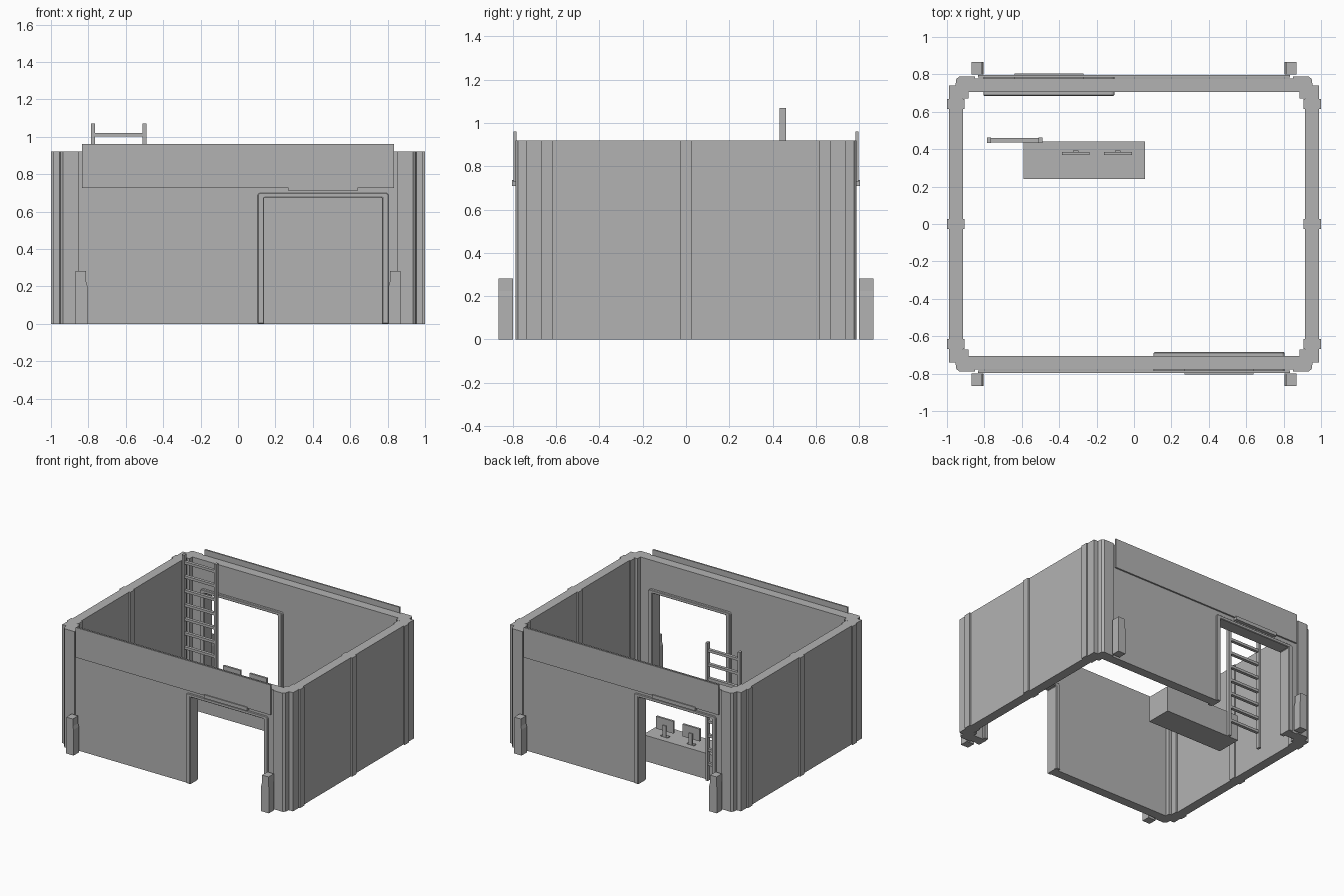
import bpy
import bmesh
from mathutils import Vector

cube = bpy.data.objects.get("Cube")
if cube:
    bpy.data.objects.remove(cube, do_unlink=True)

grey = bpy.data.materials.new("plain grey")
grey.use_nodes = True
colour = (0.45, 0.45, 0.45, 1)
grey.diffuse_color = colour
grey.node_tree.nodes["Principled BSDF"].inputs["Base Color"].default_value = colour


def prism(name, pts, lo, hi, axis="z", bevel=0):
    """Extrude a 2D outline from lo to hi, along z (outline x,y) or y (outline x,z)."""
    place = (lambda p, h: Vector((p[0], p[1], h))) if axis == "z" else \
            (lambda p, h: Vector((p[0], h, p[1])))
    bm = bmesh.new()
    face = bm.faces.new([bm.verts.new(place(p, lo)) for p in pts])
    ext = bmesh.ops.extrude_face_region(bm, geom=[face])
    new = [v for v in ext["geom"] if isinstance(v, bmesh.types.BMVert)]
    shift = place((0, 0), hi) - place((0, 0), lo)
    bmesh.ops.translate(bm, verts=new, vec=shift)
    bmesh.ops.recalc_face_normals(bm, faces=bm.faces[:])
    mesh = bpy.data.meshes.new(name)
    bm.to_mesh(mesh)
    bm.free()
    mesh.materials.append(grey)
    ob = bpy.data.objects.new(name, mesh)
    bpy.context.collection.objects.link(ob)
    if bevel:
        mod = ob.modifiers.new("edge bevel", "BEVEL")
        mod.width, mod.segments = bevel, 1
    return ob


def box(name, x, y, z, bevel=0):
    (x0, x1), (y0, y1) = x, y
    return prism(name, [(x0, y0), (x1, y0), (x1, y1), (x0, y1)], z[0], z[1], bevel=bevel)


def span(s, a, b):
    return tuple(sorted((s * a, s * b)))


WALL_H = 0.92
DOOR_L, DOOR_R, DOOR_H = 0.14, 0.77, 0.675

# Stepped corner columns
corner = [(0.99, 0.67), (0.99, 0.74), (0.955, 0.74), (0.95, 0.775), (0.935, 0.788),
          (0.85, 0.788), (0.85, 0.705), (0.885, 0.705), (0.885, 0.67)]
for sx in (1, -1):
    for sy in (1, -1):
        prism("corner_column", [(sx * x, sy * y) for x, y in corner], 0, WALL_H)

# Side walls with vertical ribs
for s in (1, -1):
    box("side_wall", span(s, 0.915, 0.988), (-0.67, 0.67), (0, WALL_H))
    for y in (-0.642, 0, 0.642):
        box("wall_rib", span(s, 0.905, 1.0), (y - 0.027, y + 0.027), (0, WALL_H))

# Front and back walls, each the other turned half round
for s, end in ((1, "front"), (-1, "back")):
    wall = [(-0.85, 0), (DOOR_L, 0), (DOOR_L, DOOR_H), (DOOR_R, DOOR_H),
            (DOOR_R, 0), (0.85, 0), (0.85, WALL_H), (-0.85, WALL_H)]
    prism(end + "_wall", [(s * x, z) for x, z in wall], -s * 0.777, -s * 0.705, "y")

    # Door surround
    frame = [(0.105, 0), (DOOR_L, 0), (DOOR_L, DOOR_H), (DOOR_R, DOOR_H), (DOOR_R, 0),
             (0.805, 0), (0.805, 0.69), (0.795, 0.7), (0.115, 0.7), (0.105, 0.69)]
    prism(end + "_door_frame", [(s * x, z) for x, z in frame],
          -s * 0.786, -s * 0.685, "y", bevel=0.004)

    # Fascia board and the lamp over the door
    box(end + "_fascia", (-0.835, 0.835), span(-s, 0.784, 0.796), (0.727, 0.96))
    box(end + "_door_lamp", span(s, 0.27, 0.64), span(-s, 0.778, 0.804), (0.71, 0.737))

    # Bollards with slightly narrower caps
    for side in (1, -1):
        box("bollard_post", span(side, 0.805, 0.87), span(-s, 0.8, 0.865), (0, 0.2))
        prism("bollard_neck", [(side * x, z) for x, z in
              ((0.805, 0.2), (0.87, 0.2), (0.868, 0.225), (0.868, 0.282),
               (0.812, 0.282), (0.812, 0.225))], -s * 0.8, -s * 0.865, "y")

# Ladder
for x in (-0.785, -0.51):
    box("ladder_rail", (x, x + 0.02), (0.432, 0.462), (0, 1.07))
for i in range(9):
    z = 1.01 - 0.11 * i
    box("ladder_rung", (-0.765, -0.51), (0.435, 0.459), (z - 0.01, z + 0.01))

# Counter with two screens
box("counter", (-0.59, 0.06), (0.24, 0.44), (0, 0.2))
for x in (-0.312, -0.086):
    box("screen_foot", (x - 0.03, x + 0.03), (0.364, 0.39), (0.2, 0.207))
    box("screen_stand", (x - 0.015, x + 0.015), (0.382, 0.392), (0.205, 0.29))
    box("screen", (x - 0.074, x + 0.074), (0.368, 0.384), (0.245, 0.34))
